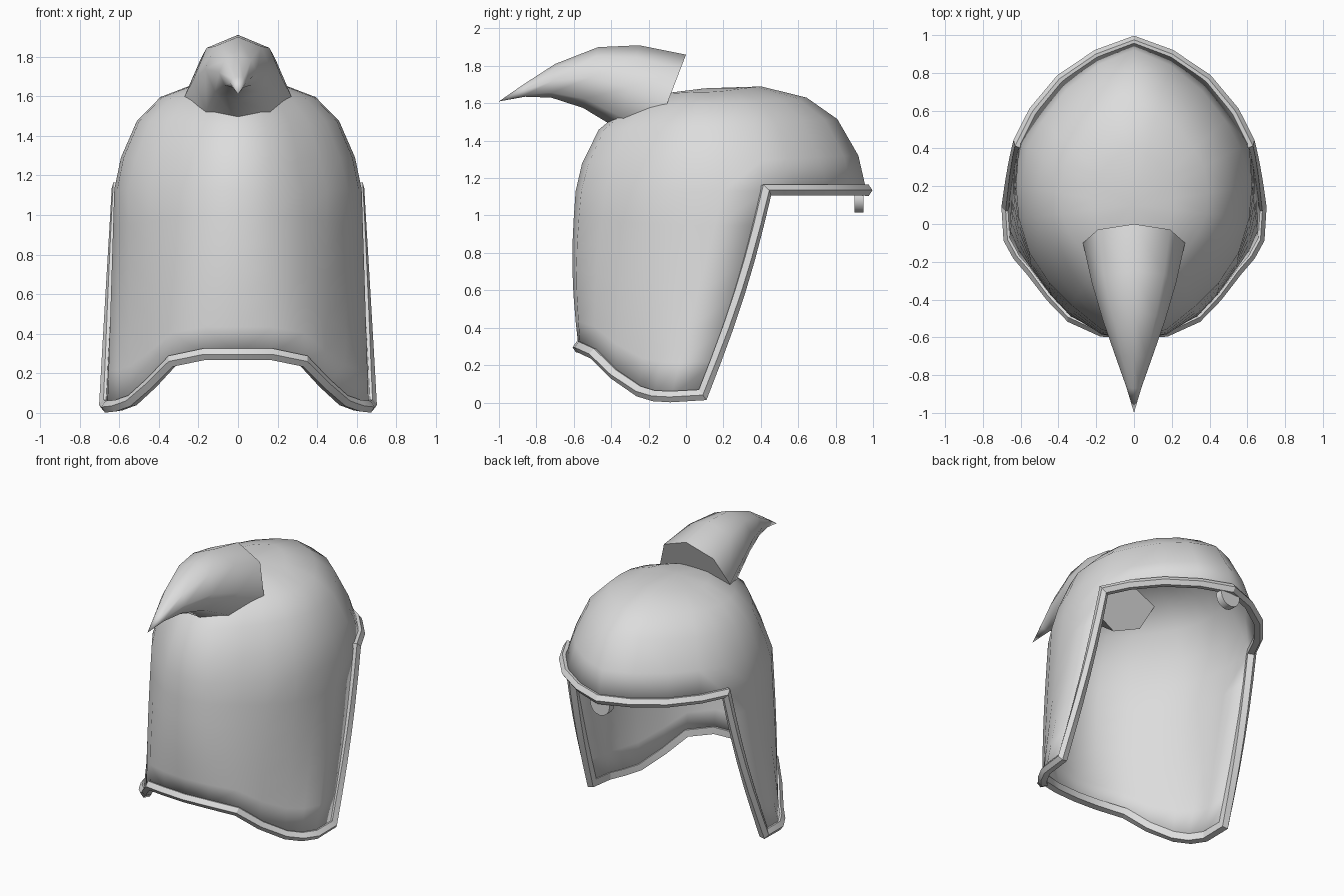
import bpy, bmesh, math
from mathutils import Vector

cube = bpy.data.objects.get("Cube")
if cube:
    bpy.data.objects.remove(cube)

grey = bpy.data.materials.new("plain grey")
grey.use_nodes = True
COLOUR = (0.72, 0.72, 0.72, 1)
grey.diffuse_color = COLOUR
grey.node_tree.nodes["Principled BSDF"].inputs["Base Color"].default_value = COLOUR


def finish(bm, name, angle):
    bmesh.ops.recalc_face_normals(bm, faces=bm.faces)
    mesh = bpy.data.meshes.new(name)
    bm.to_mesh(mesh)
    bm.free()
    mesh.materials.append(grey)
    obj = bpy.data.objects.new(name, mesh)
    bpy.context.collection.objects.link(obj)
    bpy.ops.object.select_all(action="DESELECT")
    obj.select_set(True)
    bpy.context.view_layer.objects.active = obj
    bpy.ops.object.shade_smooth_by_angle(angle=math.radians(angle))
    return obj


def bridge(bm, a, b, closed=True):
    count = len(a)
    for i in range(count if closed else count - 1):
        j = (i + 1) % count
        quad = list(dict.fromkeys((a[i], a[j], b[j], b[i])))
        bm.faces.new(quad)


# Half outline of the helmet at brow height, front to back
BROW = 1.13
visor = [(0, .965), (.2, .89), (.39, .76), (.53, .59), (.61, .43)]
sides = [(.625, .2), (.61, .03), (.555, -.15), (.45, -.31), (.33, -.43), (.17, -.56), (0, -.59)]
# Lower rim under the corner and each side point
rim = [(.67, .09, .04), (.66, -.08, .03), (.61, -.17, .035), (.54, -.25, .06), (.44, -.38, .15),
       (.335, -.49, .26), (.17, -.565, .295), (0, -.575, .295)]
# Dome rows: scale of the outline, then height at front, side and back
DOME = [(.35, 1.69, 1.66, 1.65), (.63, 1.63, 1.595, 1.565), (.82, 1.515, 1.475, 1.46),
        (.95, 1.32, 1.29, 1.28)]
SKIRT_ROWS = 6
CENTRE = Vector((0, .1, 0))


def outward(p):
    return Vector((p.x, p.y - CENTRE.y, 0)).normalized()


def dome_column(x, y):
    spoke = Vector((x, y - CENTRE.y, 0))
    d = spoke.normalized()
    diagonal = 4 * d.x ** 2 * d.y ** 2
    points = []
    for s, front, side, back in DOME:
        z = side + d.y ** 2 * ((front if d.y > 0 else back) - side)
        points.append(CENTRE + spoke * s * (1 - .04 * diagonal) + Vector((0, 0, z)))
    return points + [Vector((x, y, BROW))]


def skirt(top, bottom):
    a, b = Vector((*top, BROW)), Vector(bottom)
    points = []
    for k in range(1, SKIRT_ROWS + 1):
        t = k / SKIRT_ROWS
        p = a.lerp(b, t)
        bulge = .025 * math.sin(math.pi * t)
        if top == visor[-1]:
            p.y += bulge
        else:
            p.y -= bulge * outward(p).y ** 2
        points.append(p)
    return points


# Shell: dome columns from the crown, carried on down as a neck and cheek guard
bm = bmesh.new()
crown = bm.verts.new((0, CENTRE.y, 1.68))
columns = [[crown] + [bm.verts.new(p) for p in dome_column(x, y)] for x, y in visor + sides]
for a, b in zip(columns, columns[1:]):
    bridge(bm, a, b, closed=False)
corner = len(visor) - 1
skirts = [skirt(t, b) for t, b in zip([visor[-1]] + sides, rim)]
lower = [[columns[corner + i][-1]] + [bm.verts.new(p) for p in pts] for i, pts in enumerate(skirts)]
for a, b in zip(lower, lower[1:]):
    bridge(bm, a, b, closed=False)
shell = finish(bm, "helmet_shell", 60)
mirror = shell.modifiers.new("mirror", "MIRROR")
mirror.use_clip = True
wall = shell.modifiers.new("wall", "SOLIDIFY")
wall.thickness = .02
wall.offset = -1

# Raised trim with a ridged profile around the whole open edge
half = [Vector((x, y, BROW + .005)) for x, y in visor] + skirts[0]
half += [Vector(p) for p in rim[1:]]
path = half + [Vector((-p.x, p.y, p.z)) for p in reversed(half[1:-1])]
PROFILE = [(-.028, -.022), (.012, -.028), (.032, 0), (.01, .03), (-.028, .025)]
bm = bmesh.new()
rings = []
for i, p in enumerate(path):
    before = (p - path[i - 1]).normalized()
    after = (path[(i + 1) % len(path)] - p).normalized()
    tangent = (before + after).normalized()
    normal = outward(p)
    up = tangent.cross(normal).normalized()
    up /= max(.6, tangent.dot(after))
    rings.append([bm.verts.new(p + normal * n + up * s) for n, s in PROFILE])
for i, ring in enumerate(rings):
    bridge(bm, rings[i - 1], ring)
finish(bm, "edge_trim", 25)

# Horn: octagonal rings given by top point, bottom point (y, z) and half width
HORN = [((0, 1.86), (-.2, 1.34), .27), ((-.25, 1.91), (-.36, 1.46), .225),
        ((-.47, 1.9), (-.55, 1.575), .165), ((-.7, 1.81), (-.72, 1.63), .095),
        ((-.87, 1.7), (-.86, 1.635), .04)]
bm = bmesh.new()
rings = []
for top, bottom, width in HORN:
    top, bottom = Vector((0, *top)), Vector((0, *bottom))
    mid, arm = (top + bottom) / 2, (top - bottom) / 2
    ring = []
    for k in range(8):
        a = k * math.pi / 4
        ring.append(bm.verts.new(mid + arm * math.cos(a) + Vector((width * math.sin(a), 0, 0))))
    rings.append(ring)
for a, b in zip(rings, rings[1:]):
    bridge(bm, a, b)
bridge(bm, rings[-1], [bm.verts.new((0, -1, 1.61))] * 8)
bm.faces.new(rings[0])
finish(bm, "horn", 60)

# Small round stud under the brow
bpy.ops.mesh.primitive_cylinder_add(vertices=16, radius=.075, depth=.05, location=(0, .925, 1.09),
                                    rotation=(math.pi / 2, 0, 0))
stud = bpy.context.object
stud.name = "brow_stud"
stud.data.materials.append(grey)
bpy.ops.object.shade_smooth_by_angle(angle=math.radians(40))
